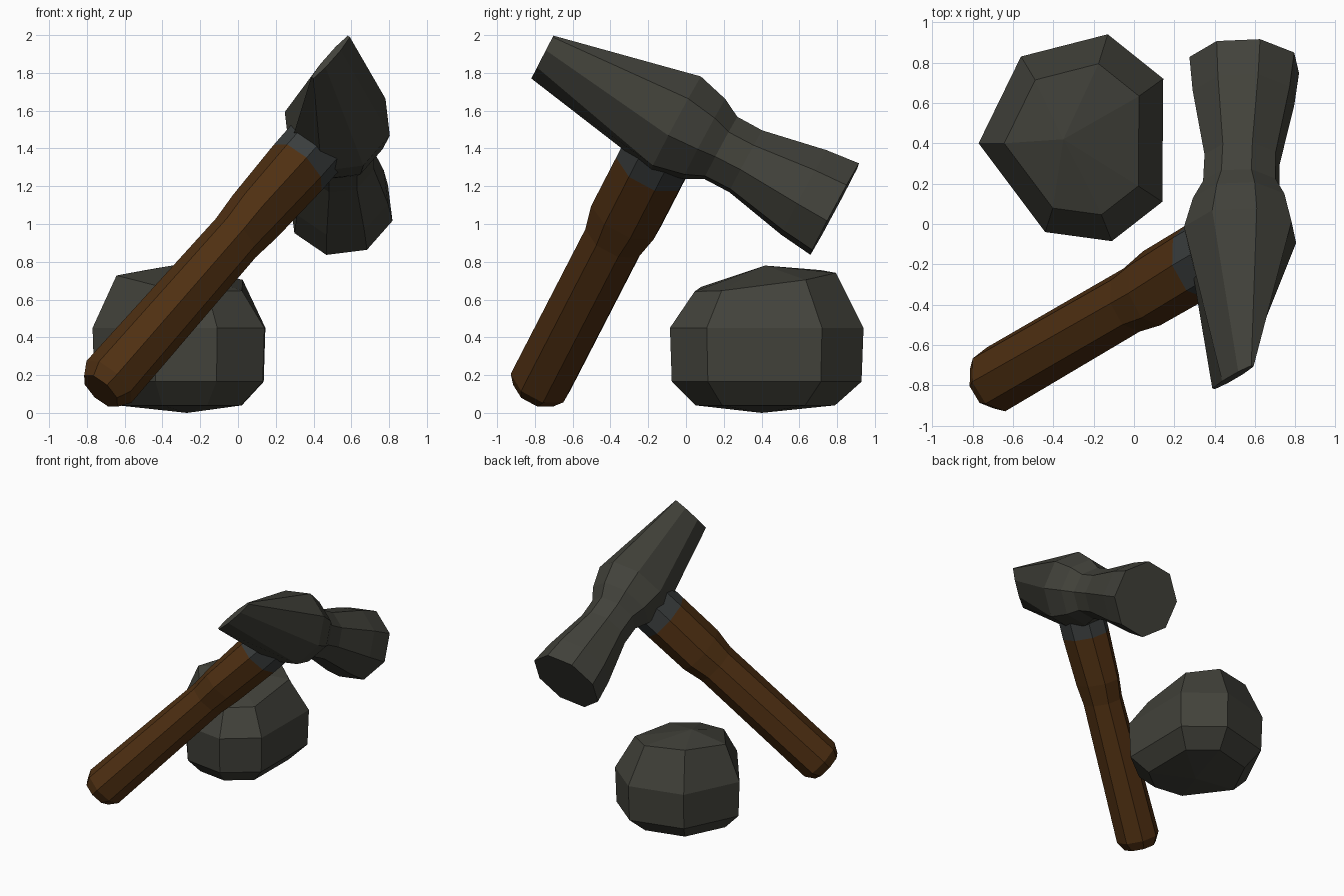
import bpy, bmesh, math
from mathutils import Vector

cube = bpy.data.objects.get("Cube")
if cube:
    bpy.data.objects.remove(cube, do_unlink=True)


def material(name, rgb):
    mat = bpy.data.materials.new(name)
    mat.use_nodes = True
    mat.diffuse_color = (*rgb, 1)
    bsdf = mat.node_tree.nodes["Principled BSDF"]
    bsdf.inputs["Base Color"].default_value = (*rgb, 1)
    bsdf.inputs["Roughness"].default_value = 0.9
    return mat


stone = material("dark stone", (0.054, 0.054, 0.043))
wood = material("brown wood", (0.078, 0.029, 0.006))
binding = material("grey binding", (0.042, 0.047, 0.047))


def loft(name, rings, mats, start=None, end=None, rule=None):
    """Skin equal-length rings; close each end flat, or to a point if given."""
    bm = bmesh.new()
    rows = [[bm.verts.new(p) for p in ring] for ring in rings]
    n = len(rows[0])
    for i, (low, high) in enumerate(zip(rows, rows[1:])):
        for k in range(n):
            j = (k + 1) % n
            face = bm.faces.new((low[k], low[j], high[j], high[k]))
            face.material_index = rule(i) if rule else 0
    for row, tip in ((rows[0], start), (rows[-1], end)):
        if tip is None:
            bm.faces.new(row)
        else:
            apex = bm.verts.new(tip)
            for k in range(n):
                bm.faces.new((row[k], row[(k + 1) % n], apex))
    bmesh.ops.recalc_face_normals(bm, faces=bm.faces)
    mesh = bpy.data.meshes.new(name)
    bm.to_mesh(mesh)
    bm.free()
    for mat in mats:
        mesh.materials.append(mat)
    obj = bpy.data.objects.new(name, mesh)
    bpy.context.collection.objects.link(obj)
    return obj


# Tilted hammer frame: grip runs along the handle, strike along the head
centre = Vector((0.525, -0.08, 1.545))
grip = Vector((0.617, 0.361, 0.70)).normalized()
strike = Vector((0.02, 0.88, -0.475))
strike = (strike - grip * strike.dot(grip)).normalized()
side = grip.cross(strike)


def octagon(origin, u, v, half_u, half_v):
    angles = [math.radians(22.5 + 45 * k) for k in range(8)]
    return [origin + u * half_u * 1.04 * math.cos(t) + v * half_v * 1.04 * math.sin(t)
            for t in angles]


# Hammer head: thin peen, bulging cheeks, narrow neck, flared striking face
head_sections = [  # along strike, shift along grip, half height, half width
    (-0.76, -0.03, 0.163, 0.018),
    (0.03, 0, 0.285, 0.275),
    (0.20, 0, 0.24, 0.235),
    (0.30, 0, 0.185, 0.19),
    (0.45, 0, 0.185, 0.185),
    (0.80, 0, 0.255, 0.25),
    (0.985, 0, 0.275, 0.27),
]
loft("hammer_head",
     [octagon(centre + strike * a + grip * b, grip, side, h, w)
      for a, b, h, w in head_sections], [stone])

# Handle: bevelled butt, straight grip, thicker shoulder, grey binding at the head
handle_sections = [  # along grip, half depth, half width
    (-2.03, 0.125, 0.115),
    (-1.96, 0.165, 0.155),
    (-0.87, 0.165, 0.138),
    (-0.71, 0.195, 0.15),
    (-0.34, 0.195, 0.165),
    (-0.12, 0.195, 0.165),
]
loft("handle",
     [octagon(centre + grip * b + strike * 0.02, strike, side, d, w)
      for b, d, w in handle_sections],
     [wood, binding], rule=lambda i: 1 if i == 4 else 0)

# Boulder: one seven-sided outline scaled into stacked rings, with a tilted top
outline = [(-0.77, 0.40), (-0.56, 0.83), (-0.13, 0.94), (0.145, 0.72),
           (0.14, 0.11), (-0.11, -0.085), (-0.44, -0.04)]


def boulder_ring(scale, z, tilt=0):
    ring = []
    for px, py in outline:
        x, y = -0.3 + (px + 0.3) * scale, 0.4 + (py - 0.4) * scale
        ring.append((x, y, z + tilt * (0.13 * (y - 0.4) - 0.08 * (x + 0.3))))
    return ring


loft("boulder",
     [boulder_ring(0.72, 0.04), boulder_ring(0.98, 0.165),
      boulder_ring(1, 0.45), boulder_ring(0.73, 0.70, 1)],
     [stone], start=(-0.27, 0.4, 0), end=(-0.35, 0.42, 0.78))
